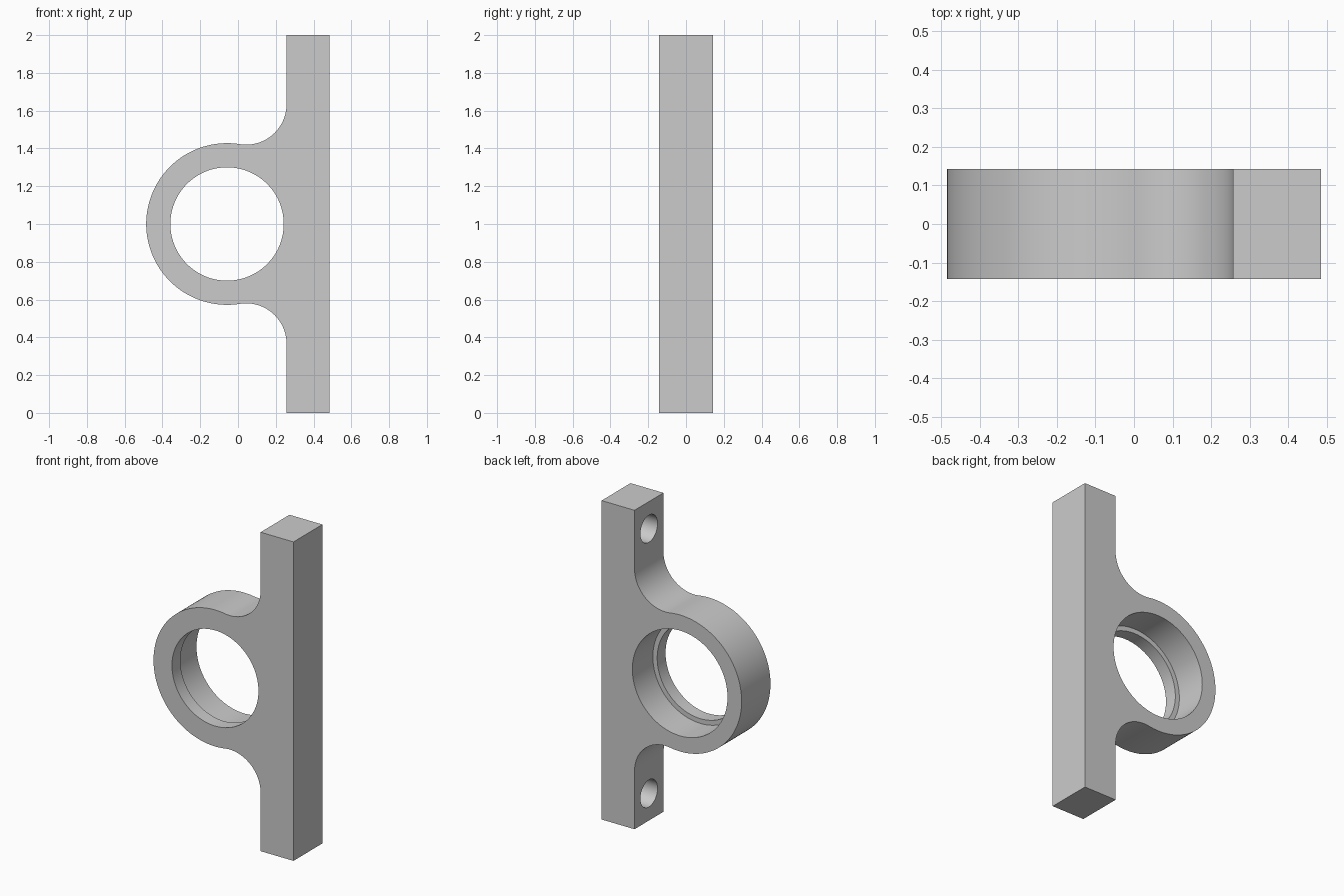
import bpy, bmesh
from math import sin, cos, pi, atan2, sqrt, radians
from mathutils import Matrix, Vector

cube = bpy.data.objects.get("Cube")
if cube:
    bpy.data.objects.remove(cube, do_unlink=True)

# Main dimensions
HALF_Y = 0.143
BAR_IN, BAR_OUT = 0.257, 0.485
RING_X, RING_Z, RING_R = -0.058, 1.0, 0.428
FILLET_R = 0.214

grey = bpy.data.materials.new("plain_grey")
grey.use_nodes = True
grey.diffuse_color = (0.6, 0.6, 0.6, 1)
grey.node_tree.nodes["Principled BSDF"].inputs["Base Color"].default_value = (0.6, 0.6, 0.6, 1)


def make_object(name, bm):
    bmesh.ops.recalc_face_normals(bm, faces=bm.faces[:])
    mesh = bpy.data.meshes.new(name)
    bm.to_mesh(mesh)
    bm.free()
    obj = bpy.data.objects.new(name, mesh)
    mesh.materials.append(grey)
    bpy.context.collection.objects.link(obj)
    return obj


def arc(cx, cz, r, a0, a1, steps):
    angles = [a0 + (a1 - a0) * i / steps for i in range(steps + 1)]
    return [(cx + r * cos(a), cz + r * sin(a)) for a in angles]


def revolve(name, profile, matrix, steps=96):
    """Solid turned about local z from (radius, height) points."""
    bm = bmesh.new()
    verts = [bm.verts.new((r, 0, h)) for r, h in profile]
    edges = [bm.edges.new(pair) for pair in zip(verts, verts[1:])]
    bmesh.ops.spin(bm, geom=verts + edges, cent=(0, 0, 0), axis=(0, 0, 1),
                   angle=2 * pi, steps=steps)
    bmesh.ops.remove_doubles(bm, verts=bm.verts[:], dist=0.0001)
    bm.transform(matrix)
    return make_object(name, bm)


# Bracket body: upper half outline mirrored, then extruded through the depth
fx = BAR_IN - FILLET_R
fz = sqrt((RING_R + FILLET_R) ** 2 - (fx - RING_X) ** 2)
tangent = atan2(fz, fx - RING_X)
upper = [(BAR_OUT, 2.0), (BAR_IN, 2.0)]
upper += arc(fx, RING_Z + fz, FILLET_R, 0, tangent - pi, 28)
upper += arc(RING_X, RING_Z, RING_R, tangent, pi, 48)[1:]
lower = [(x, 2 * RING_Z - z) for x, z in reversed(upper[:-1])]

bm = bmesh.new()
face = bm.faces.new([bm.verts.new((x, -HALF_Y, z)) for x, z in upper + lower])
side = bmesh.ops.extrude_face_region(bm, geom=[face])
bmesh.ops.translate(bm, vec=(0, 2 * HALF_Y, 0),
                    verts=[v for v in side["geom"] if isinstance(v, bmesh.types.BMVert)])
bracket = make_object("bracket_body", bm)

# Stepped bore: narrow front lip, wider seat open at the back
to_y = Matrix.Translation(Vector((RING_X, 0, RING_Z))) @ Matrix.Rotation(-pi / 2, 4, 'X')
lip, seat, step_y = 0.3, 0.33, -0.06
cutters = [revolve("bore_cutter", [
    (0, -0.3), (lip, -0.3), (lip, step_y), (seat, step_y), (seat, 0.3), (0, 0.3)], to_y, 128)]

# Blind screw holes in the inner face of the bar
for z in (0.17, 1.83):
    to_x = Matrix.Translation(Vector((BAR_IN, 0, z))) @ Matrix.Rotation(pi / 2, 4, 'Y')
    cutters.append(revolve("screw_hole_cutter", [
        (0, -0.05), (0.085, -0.05), (0.085, 0.18), (0, 0.18)], to_x, 48))

bpy.ops.object.select_all(action='DESELECT')
bracket.select_set(True)
bpy.context.view_layer.objects.active = bracket
for cutter in cutters:
    cutter.hide_render = True
    mod = bracket.modifiers.new("cut", 'BOOLEAN')
    mod.operation = 'DIFFERENCE'
    mod.solver = 'EXACT'
    mod.object = cutter
    bpy.ops.object.modifier_apply(modifier=mod.name)
    bpy.data.objects.remove(cutter, do_unlink=True)

bpy.ops.object.shade_smooth_by_angle(angle=radians(30))
